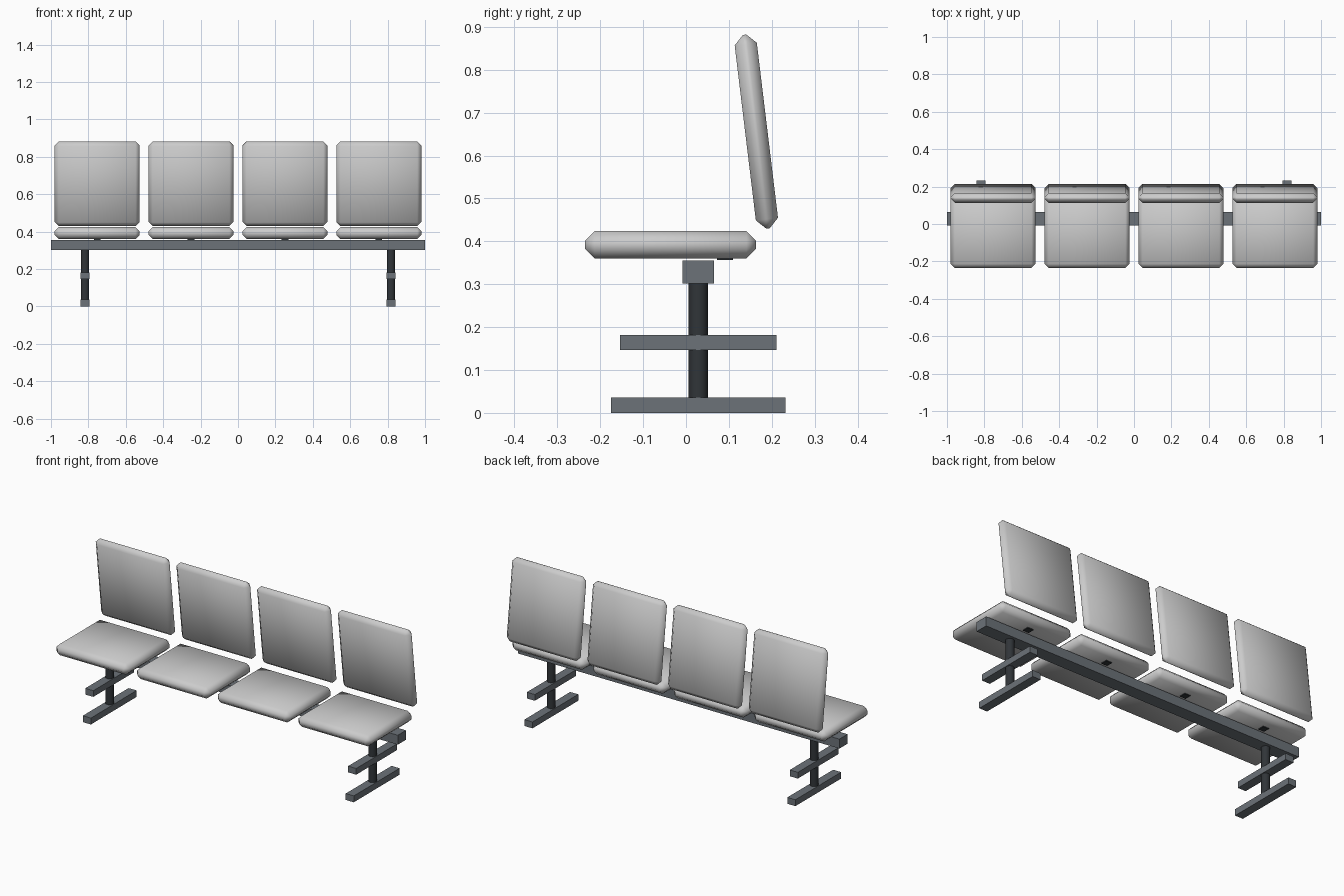
import bpy, bmesh, math
from mathutils import Matrix

if "Cube" in bpy.data.objects:
    bpy.data.objects.remove(bpy.data.objects["Cube"])


def material(name, color):
    m = bpy.data.materials.new(name)
    m.diffuse_color = (*color, 1)
    m.use_nodes = True
    m.node_tree.nodes["Principled BSDF"].inputs["Base Color"].default_value = m.diffuse_color
    return m


METAL = material("steel", (0.15, 0.17, 0.19))
DARK = material("dark_steel", (0.03, 0.035, 0.04))


def add(name, bm, loc, mat=None, smooth=False, tilt=0):
    me = bpy.data.meshes.new(name)
    for f in bm.faces:
        f.smooth = smooth
    bm.to_mesh(me)
    bm.free()
    ob = bpy.data.objects.new(name, me)
    ob.location = loc
    ob.rotation_euler.x = tilt
    if mat:
        me.materials.append(mat)
    bpy.context.collection.objects.link(ob)
    return ob


def box(name, loc, size, mat=None, bevel=0, tilt=0):
    bm = bmesh.new()
    bmesh.ops.create_cube(bm, size=1, matrix=Matrix.Diagonal((*size, 1)))
    if bevel:
        bmesh.ops.bevel(bm, geom=bm.edges[:], offset=bevel, offset_type='OFFSET',
                        segments=1, profile=0.5, affect='EDGES')
    return add(name, bm, loc, mat, bool(bevel), tilt)


# long beam carrying the seats
box("beam", (0, 0.0285, 0.3285), (2, 0.073, 0.053), METAL)

# two leg frames: floor bar, cross bar and round post
for side in (-1, 1):
    x = 0.818 * side
    box("floor_bar", (x, 0.0285, 0.018), (0.05, 0.407, 0.036), METAL)
    box("cross_bar", (x, 0.0285, 0.1645), (0.05, 0.364, 0.035), METAL)
    bm = bmesh.new()
    bmesh.ops.create_cone(bm, cap_ends=True, segments=16, radius1=0.0225,
                          radius2=0.0225, depth=0.27)
    post = add("leg_post", bm, (x, 0.0285, 0.169), DARK)
    bpy.context.view_layer.objects.active = post
    post.select_set(True)
    bpy.ops.object.shade_smooth_by_angle(angle=math.radians(40))
    post.select_set(False)

# four cushions with reclined backs and a small bracket under each
for i in range(4):
    x = (i - 1.5) * 0.502
    box("seat", (x, -0.036, 0.392), (0.454, 0.398, 0.064), bevel=0.022)
    box("backrest", (x, 0.164, 0.656), (0.454, 0.052, 0.455), bevel=0.022,
        tilt=math.radians(6.9))
    box("seat_bracket", (x, 0.091, 0.364), (0.036, 0.037, 0.016), DARK)
